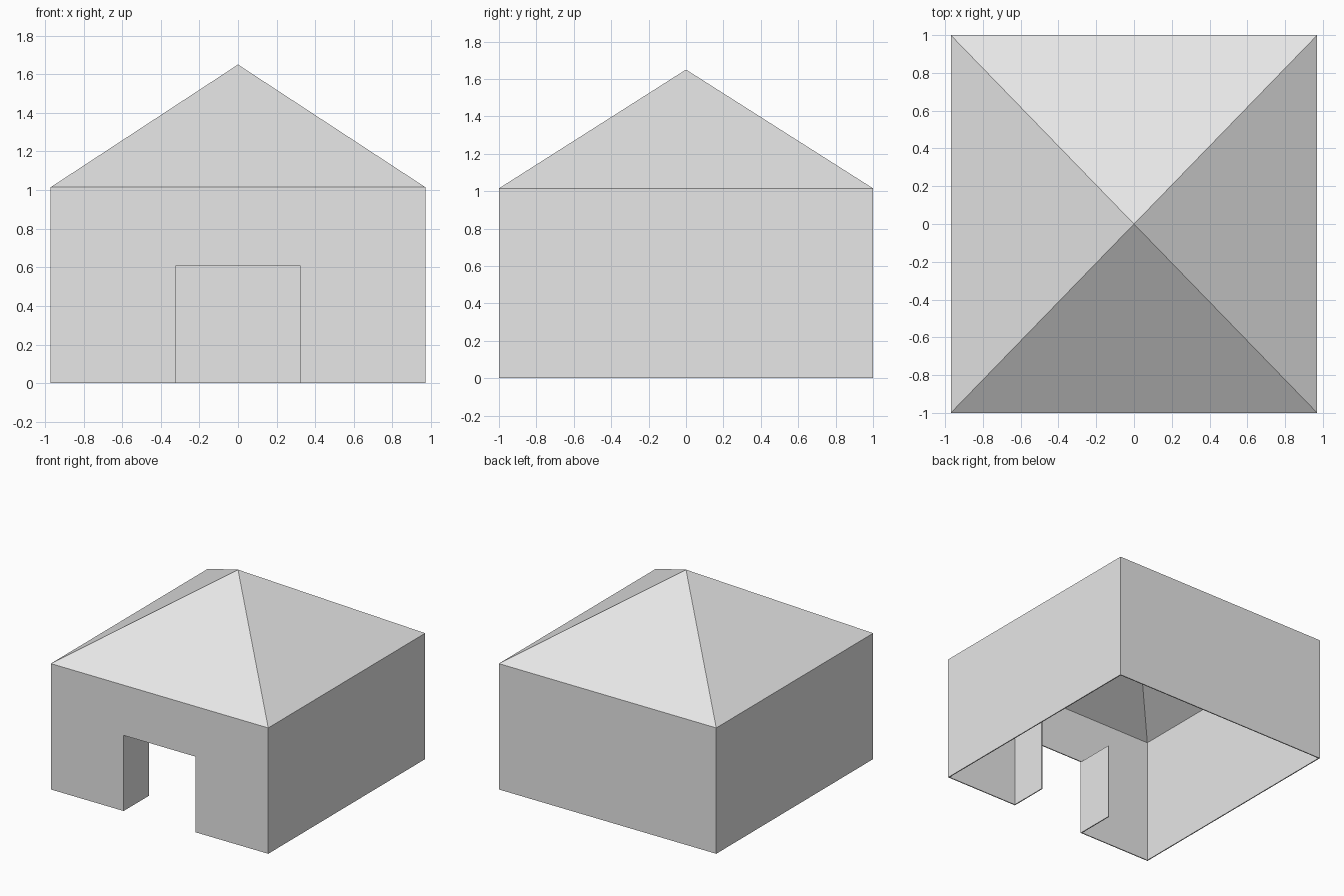
import bpy
import bmesh

if "Cube" in bpy.data.objects:
    bpy.data.objects.remove(bpy.data.objects["Cube"])

W, D = 0.97, 1.0           # half width, half depth
EAVE, APEX = 1.015, 1.65   # roof heights
DOOR_X, DOOR_Z, JAMB = 0.32, 0.61, 0.32
THICK = 0.008

grey = bpy.data.materials.new("plain grey")
grey.diffuse_color = (0.8, 0.8, 0.8, 1)
grey.use_nodes = True
grey.node_tree.nodes["Principled BSDF"].inputs["Base Color"].default_value = grey.diffuse_color


def shell(name, polygons, rim=True):
    """Thin shell from outward-facing polygons, thickened inwards."""
    bm = bmesh.new()
    for poly in polygons:
        bm.faces.new([bm.verts.new(p) for p in poly])
    bmesh.ops.remove_doubles(bm, verts=bm.verts, dist=0.0001)
    mesh = bpy.data.meshes.new(name)
    bm.to_mesh(mesh)
    bm.free()
    mesh.materials.append(grey)
    obj = bpy.data.objects.new(name, mesh)
    bpy.context.collection.objects.link(obj)
    mod = obj.modifiers.new("thickness", 'SOLIDIFY')
    mod.thickness = THICK
    mod.offset = -1
    mod.use_even_offset = True
    mod.use_rim = rim


corners = [(-W, -D), (W, -D), (W, D), (-W, D)]
sides = list(zip(corners, corners[1:] + corners[:1]))

# front wall with the doorway cut out
walls = [[(x, -D, z) for x, z in (
    (-W, 0), (-DOOR_X, 0), (-DOOR_X, DOOR_Z), (DOOR_X, DOOR_Z),
    (DOOR_X, 0), (W, 0), (W, EAVE), (-W, EAVE))]]

# right, back and left walls
for a, b in sides[1:]:
    walls.append([(*a, 0), (*b, 0), (*b, EAVE), (*a, EAVE)])

# door jambs running inwards, facing the opening
for s in (-1, 1):
    jamb = [(s * DOOR_X, -D, 0), (s * DOOR_X, -D + JAMB, 0),
            (s * DOOR_X, -D + JAMB, DOOR_Z), (s * DOOR_X, -D, DOOR_Z)]
    walls.append(jamb if s < 0 else jamb[::-1])
shell("walls_and_door_jambs", walls)

# four-sided pyramid roof
shell("roof", [[(*a, EAVE), (*b, EAVE), (0, 0, APEX)] for a, b in sides], rim=False)
